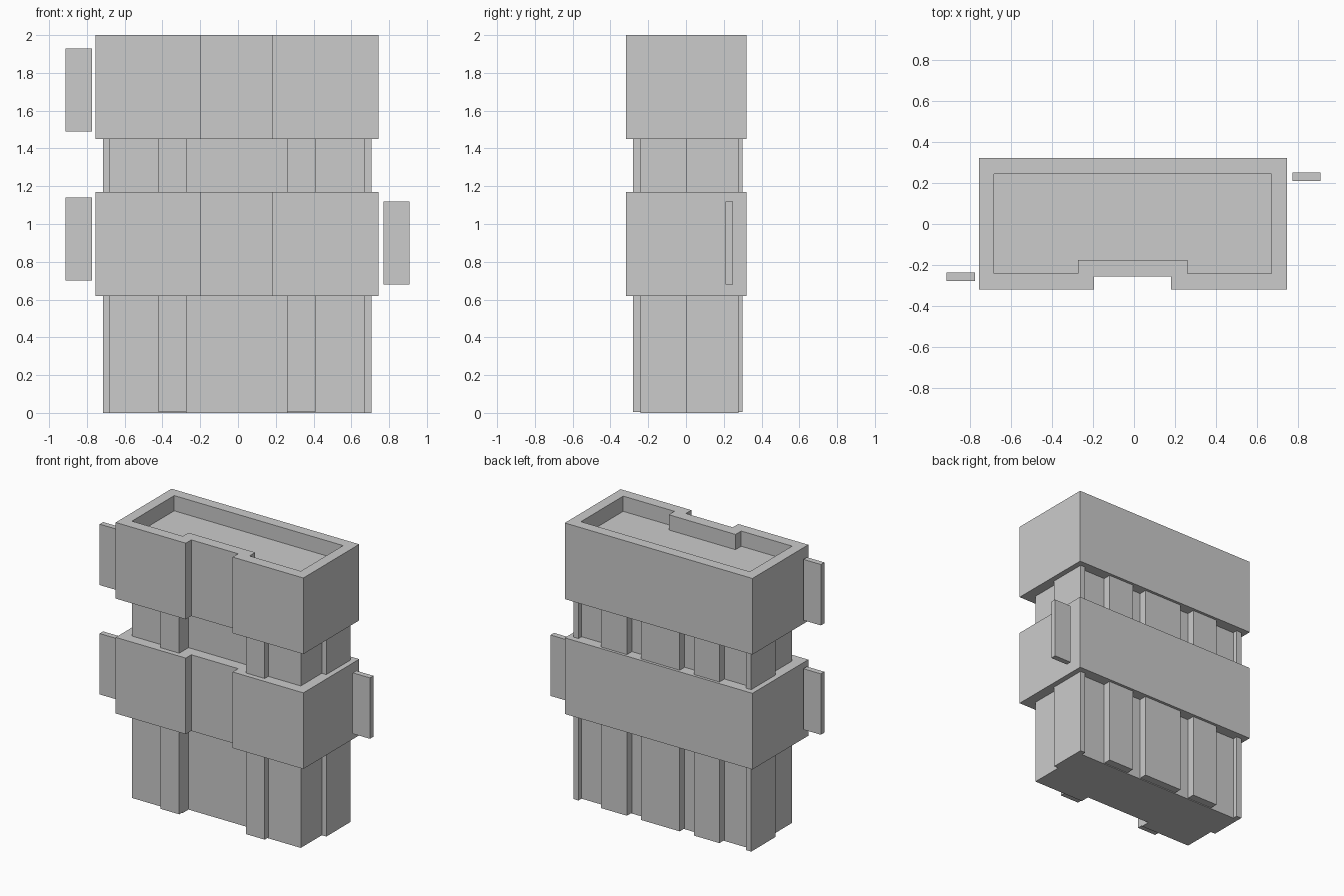
import bpy, bmesh

if "Cube" in bpy.data.objects:
    bpy.data.objects.remove(bpy.data.objects["Cube"])


def new_object(name, bm):
    bmesh.ops.recalc_face_normals(bm, faces=bm.faces[:])
    mesh = bpy.data.meshes.new(name)
    bm.to_mesh(mesh)
    bm.free()
    obj = bpy.data.objects.new(name, mesh)
    bpy.context.collection.objects.link(obj)
    return obj


def box(name, x, y, z):
    bm = bmesh.new()
    for v in bmesh.ops.create_cube(bm, size=1)["verts"]:
        v.co = [(r[0] + r[1]) / 2 + c * (r[1] - r[0]) for r, c in zip((x, y, z), v.co)]
    return new_object(name, bm)


def notched(x0, x1, y0, y1, n0, n1, ny):
    """Rectangular footprint with a notch in its front side."""
    return [(x0, y0), (n0, y0), (n0, ny), (n1, ny), (n1, y0), (x1, y0), (x1, y1), (x0, y1)]


def loft(name, rings):
    """Skin a stack of (outline, z) rings and cap both ends."""
    bm = bmesh.new()
    loops = [[bm.verts.new((x, y, z)) for x, y in pts] for pts, z in rings]
    for a, b in zip(loops, loops[1:]):
        for i in range(len(a)):
            j = (i + 1) % len(a)
            bm.faces.new((a[i], a[j], b[j], b[i]))
    bm.faces.new(loops[0])
    bm.faces.new(loops[-1])
    return new_object(name, bm)


outer = notched(-0.755, 0.745, -0.318, 0.32, -0.195, 0.18, -0.255)
inner = notched(-0.68, 0.67, -0.24, 0.243, -0.273, 0.26, -0.175)
ROOF = 1.89

# Wall sections below each overhanging band
sections = {"lower": (0.0, 0.62), "upper": (1.17, 1.45)}
for level, (z0, z1) in sections.items():
    loft(level + "_core", [(inner, z0), (inner, z1)])
    pz = (z0 + (0.006 if z0 == 0 else 0), z1)
    # Front pillars flanking the recess
    for side, x in (("left", (-0.422, -0.273)), ("right", (0.26, 0.41))):
        box(f"{level}_front_pillar_{side}", x, (-0.281, -0.235), pz)
    # Side pilasters wrapping the rear corners
    for side, x in (("left", (-0.716, -0.675)), ("right", (0.665, 0.706))):
        box(f"{level}_side_pilaster_{side}", x, (0.0, 0.278), (z0, z1))
    # Back pilasters
    for i, (cx, w) in enumerate(((-0.375, 0.205), (-0.005, 0.31), (0.365, 0.205))):
        box(f"{level}_back_pilaster_{i + 1}", (cx - w / 2, cx + w / 2), (0.238, 0.3), pz)

# Overhanging bands, the top one with a sunken roof behind a parapet
loft("middle_band", [(outer, 0.62), (outer, 1.17)])
loft("top_band", [(outer, 1.45), (outer, 2.0), (inner, 2.0), (inner, ROOF)])

# Hanging sign panels beside the bands
box("left_sign_top", (-0.912, -0.773), (-0.277, -0.237), (1.49, 1.93))
box("left_sign_middle", (-0.912, -0.773), (-0.277, -0.237), (0.70, 1.14))
box("right_sign_middle", (0.77, 0.908), (0.21, 0.25), (0.68, 1.12))
